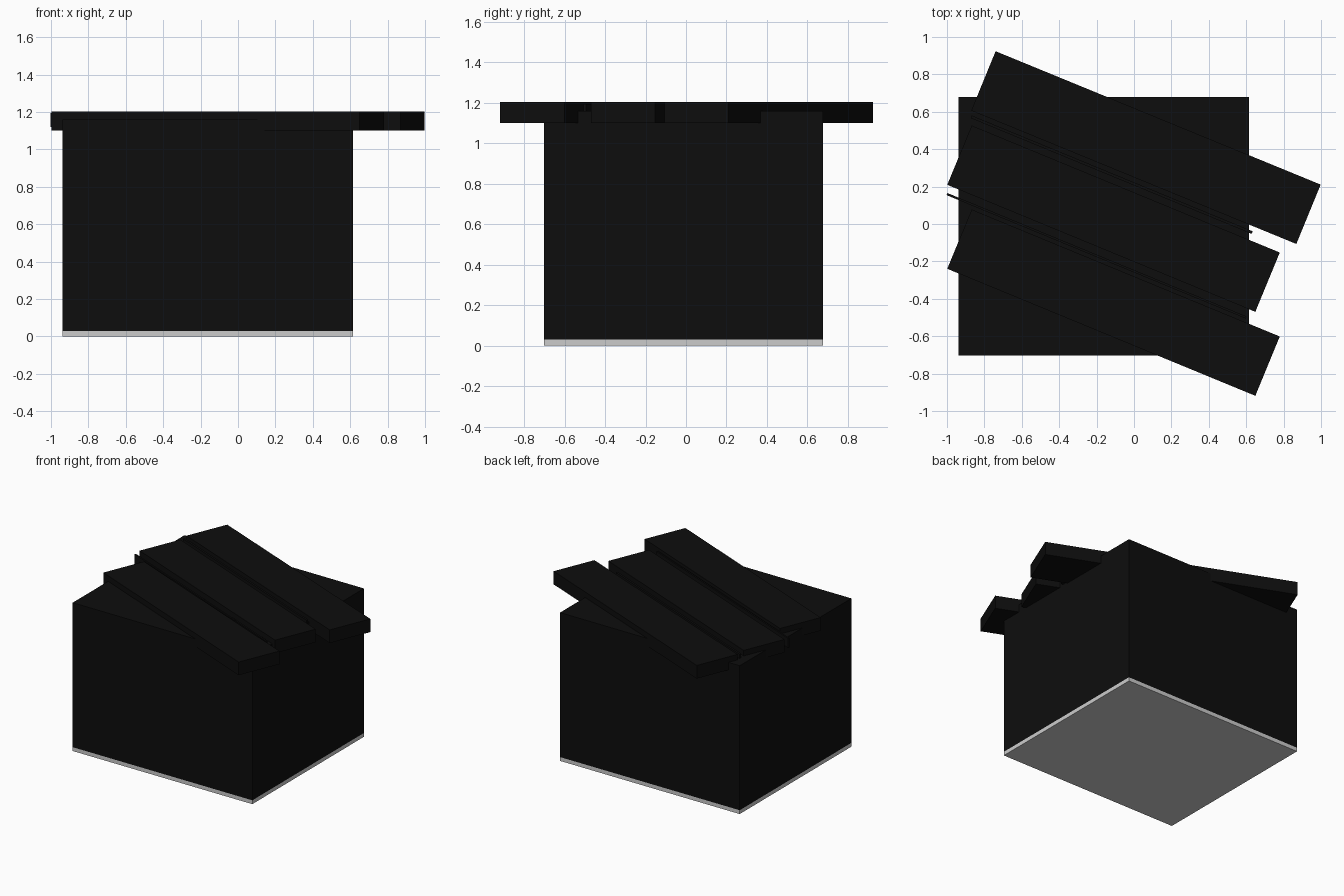
import bpy
from math import atan2, hypot
from mathutils import Vector

if "Cube" in bpy.data.objects:
    bpy.data.objects.remove(bpy.data.objects["Cube"])

black = bpy.data.materials.new("black")
black.diffuse_color = (0.004, 0.004, 0.004, 1)
black.use_nodes = True
black.node_tree.nodes["Principled BSDF"].inputs["Base Color"].default_value = black.diffuse_color


def block(name, center, size, angle=0.0, mat=None):
    bpy.ops.mesh.primitive_cube_add(size=1, location=center, rotation=(0, 0, angle))
    ob = bpy.context.object
    ob.name = name
    ob.scale = size
    if mat:
        ob.data.materials.append(mat)
    return ob


def board(name, start, end, width, z0, z1):
    # start/end are the middle points of the board's short sides
    a, b = Vector(start), Vector(end)
    mid, d = (a + b) / 2, b - a
    block(name, (mid.x, mid.y, (z0 + z1) / 2),
          (hypot(d.x, d.y), width, z1 - z0), atan2(d.y, d.x), black)


# crate body on its grey base plate
block("base_plate", (-0.162, -0.012, 0.015), (1.555, 1.38, 0.03))
block("crate_body", (-0.162, -0.012, 0.595), (1.555, 1.38, 1.13), mat=black)

# three skewed lid planks, slightly sunk into the top
board("lid_plank_back", (-0.805, 0.765), (0.933, 0.052), 0.343, 1.1, 1.203)
board("lid_plank_middle", (-0.933, 0.368), (0.714, -0.311), 0.343, 1.1, 1.203)
board("lid_plank_front", (-0.933, -0.081), (0.714, -0.76), 0.343, 1.1, 1.203)

# thin slats lying in the gaps between the planks
board("gap_slat_back", (-0.87, 0.573), (0.632, -0.046), 0.015, 1.11, 1.195)
board("gap_slat_front", (-1.0, 0.16), (0.60, -0.50), 0.012, 1.12, 1.195)
